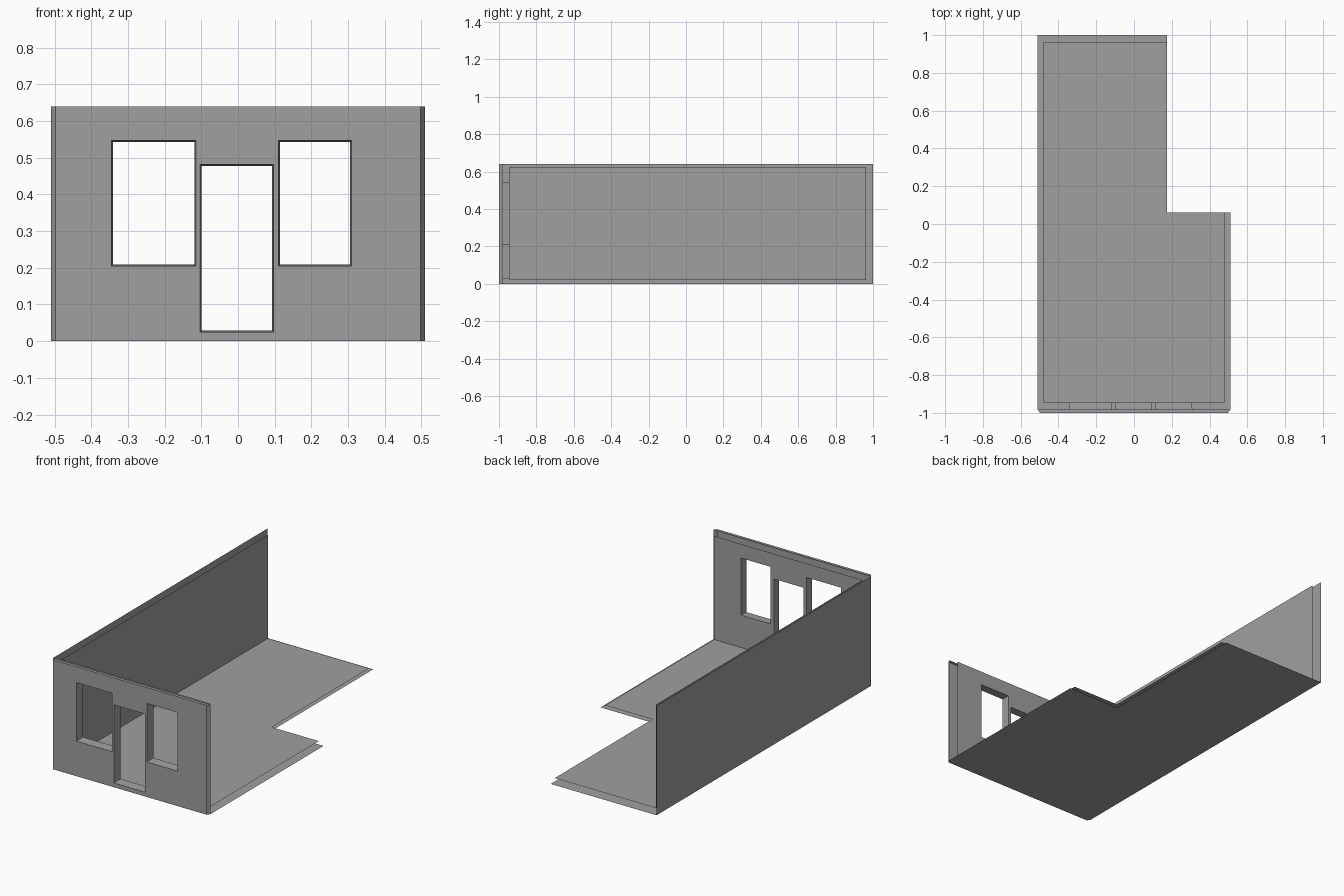
import bpy
import bmesh

cube = bpy.data.objects.get("Cube")
if cube:
    bpy.data.objects.remove(cube, do_unlink=True)

grey = bpy.data.materials.new("plain_grey")
grey.use_nodes = True
COLOUR = (0.35, 0.35, 0.35, 1)
grey.diffuse_color = COLOUR
grey.node_tree.nodes["Principled BSDF"].inputs["Base Color"].default_value = COLOUR

# Outer shell, inner lining and corner bevel
W, FRONT, BACK, TOP = 0.51, -1.0, 1.0, 0.64
IN_W, IN_FRONT, IN_BACK, IN_LOW, IN_TOP = 0.48, -0.945, 0.963, 0.02, 0.625
BX, BY = 0.012, 0.018
NOTCH_X, NOTCH_Y = 0.175, 0.062
TAPER = 0.004

# Openings as x0, x1, z0, z1: two windows and a door
OPENINGS = [(-0.345, -0.115, 0.205, 0.547),
            (0.11, 0.31, 0.205, 0.547),
            (-0.103, 0.097, 0.025, 0.482)]
INNER_OPENINGS = [(a + TAPER, b - TAPER, c + TAPER, d - TAPER) for a, b, c, d in OPENINGS]


def sheets(name, polygons):
    """Make one object from a list of flat polygons."""
    bm = bmesh.new()
    for poly in polygons:
        bm.faces.new([bm.verts.new(p) for p in poly])
    bmesh.ops.remove_doubles(bm, verts=bm.verts, dist=0.0005)
    mesh = bpy.data.meshes.new(name)
    bm.to_mesh(mesh)
    bm.free()
    mesh.materials.append(grey)
    obj = bpy.data.objects.new(name, mesh)
    bpy.context.collection.objects.link(obj)
    return obj


def pierced_wall(y, x0, x1, z0, z1, holes, flip):
    """Split a wall into cells and leave out those inside an opening."""
    xs = sorted({x0, x1, *[v for h in holes for v in h[:2]]})
    zs = sorted({z0, z1, *[v for h in holes for v in h[2:]]})
    cells = []
    for a, b in zip(xs, xs[1:]):
        for c, d in zip(zs, zs[1:]):
            mx, mz = (a + b) / 2, (c + d) / 2
            if any(h[0] < mx < h[1] and h[2] < mz < h[3] for h in holes):
                continue
            cell = [(a, y, c), (b, y, c), (b, y, d), (a, y, d)]
            cells.append(cell[::-1] if flip else cell)
    return cells


def rim(hole, y):
    a, b, c, d = hole
    return [(a, y, c), (b, y, c), (b, y, d), (a, y, d)]


# Floors, both cut to the same L shape
def upright(p, q, z0, z1):
    return [(*p, z0), (*q, z0), (*q, z1), (*p, z1)]


outline = [(-W + BX, FRONT), (W - BX, FRONT), (W, FRONT + BY), (W, NOTCH_Y),
           (NOTCH_X, NOTCH_Y), (NOTCH_X, BACK), (-W, BACK), (-W, FRONT + BY)]
sheets("floor_underside", [[(x, y, 0) for x, y in reversed(outline)]])
lining = [(-IN_W, IN_FRONT), (IN_W, IN_FRONT), (IN_W, NOTCH_Y),
          (NOTCH_X, NOTCH_Y), (NOTCH_X, IN_BACK), (-IN_W, IN_BACK)]
sheets("floor_top", [[(x, y, IN_LOW) for x, y in lining]])

# Long side wall
sheets("side_wall_outside", [upright((-W, BACK), (-W, FRONT + BY), 0, TOP)])
sheets("side_wall_inside", [upright((-IN_W, IN_FRONT), (-IN_W, IN_BACK), IN_LOW, IN_TOP)])

# Front wall
sheets("front_wall_outside", pierced_wall(FRONT, -W + BX, W - BX, 0, TOP, OPENINGS, False))
sheets("front_wall_inside",
       pierced_wall(IN_FRONT, -IN_W, IN_W, IN_LOW, IN_TOP, INNER_OPENINGS, True))
sheets("front_corner_bevels", [upright(outline[1], outline[2], 0, TOP),
                               upright(outline[7], outline[0], 0, TOP)])
sheets("front_top_ledge", [[(*outline[i], TOP) for i in (0, 1, 2, 7)]])

# Reveals lining the windows and door
for name, outer, inner in zip(("left_of_door_window", "right_of_door_window", "door"),
                              OPENINGS, INNER_OPENINGS):
    f, b = rim(outer, FRONT), rim(inner, IN_FRONT)
    sheets(name + "_reveal",
           [[f[i], f[(i + 1) % 4], b[(i + 1) % 4], b[i]] for i in range(4)])
